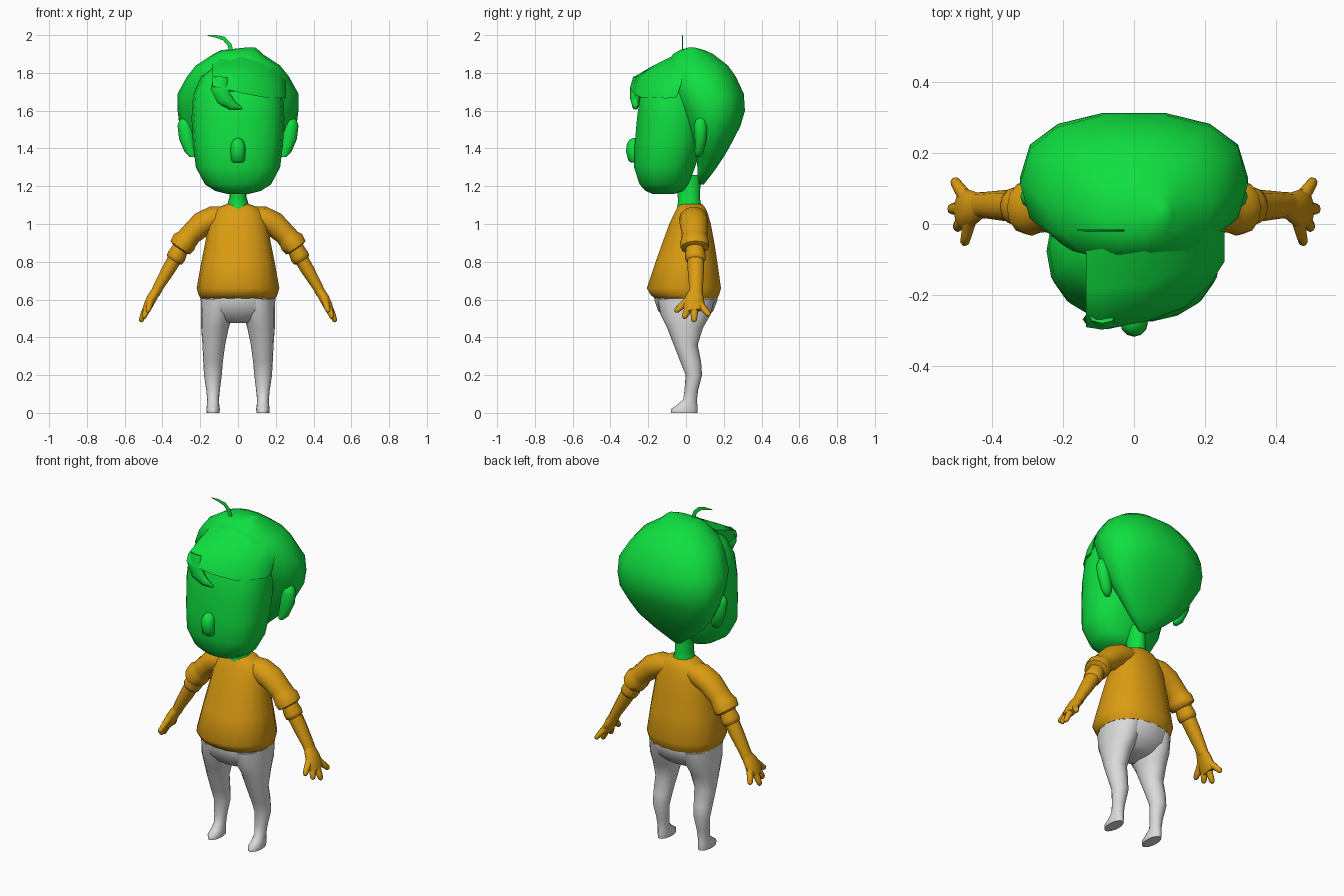
import bpy, bmesh, math
from mathutils import Vector


def material(name, rgb):
    m = bpy.data.materials.new(name)
    m.diffuse_color = (*rgb, 1)
    return m


GREEN = material("green", (0.005, 0.74, 0.052))
ORANGE = material("orange", (0.70, 0.33, 0.006))
GREY = material("light_grey", (0.70, 0.70, 0.70))


def skin(name, rings, mat, mirror=False, angle=60):
    """Join equal closed loops of points into a capped, smooth shaded solid."""
    bm = bmesh.new()
    loops = [[bm.verts.new(p) for p in ring] for ring in rings]
    n = len(loops[0])
    for a, b in zip(loops, loops[1:]):
        for i in range(n):
            j = (i + 1) % n
            bm.faces.new((a[i], a[j], b[j], b[i]))
    bm.faces.new(loops[0])
    bm.faces.new(loops[-1])
    bmesh.ops.recalc_face_normals(bm, faces=bm.faces)
    me = bpy.data.meshes.new(name)
    bm.to_mesh(me)
    bm.free()
    me.materials.append(mat)
    ob = bpy.data.objects.new(name, me)
    bpy.context.collection.objects.link(ob)
    bpy.ops.object.select_all(action='DESELECT')
    ob.select_set(True)
    bpy.context.view_layer.objects.active = ob
    bpy.ops.object.shade_smooth_by_angle(angle=math.radians(angle))
    if mirror:
        mod = ob.modifiers.new("mirror", 'MIRROR')
        mod.use_mirror_merge = False
    return ob


def spow(v, e):
    return math.copysign(abs(v) ** e, v)


def loft(name, rows, mat, n=16, power=2.0, **kw):
    """Horizontal rounded rings: (z, centre x, half width, front y, back y)."""
    rings = []
    for z, cx, w, yf, yb in rows:
        ring = []
        for i in range(n):
            t = 2 * math.pi * i / n
            ring.append((cx + w * spow(math.cos(t), 2 / power),
                         (yf + yb) / 2 + (yb - yf) / 2 * spow(math.sin(t), 2 / power), z))
        rings.append(ring)
    return skin(name, rings, mat, **kw)


def tube(name, path, mat, n=10, **kw):
    """Rings across a path: (x, y, z, radius along y, radius across)."""
    pts = [Vector(p[:3]) for p in path]
    rings = []
    for k, p in enumerate(path):
        d = (pts[min(k + 1, len(pts) - 1)] - pts[max(k - 1, 0)]).normalized()
        side = Vector((0, 1, 0))
        side = (side - d * side.dot(d)).normalized()
        up = d.cross(side)
        rings.append([pts[k] + side * p[3] * math.cos(2 * math.pi * i / n)
                      + up * p[4] * math.sin(2 * math.pi * i / n) for i in range(n)])
    return skin(name, rings, mat, **kw)


# Legs with feet
loft("leg", [
    (0.0, 0.132, 0.034, -0.08, 0.06), (0.02, 0.132, 0.036, -0.08, 0.062),
    (0.04, 0.132, 0.033, -0.05, 0.06), (0.07, 0.132, 0.031, -0.015, 0.058),
    (0.12, 0.132, 0.036, -0.008, 0.064), (0.20, 0.133, 0.047, -0.002, 0.085),
    (0.27, 0.132, 0.052, -0.03, 0.08), (0.36, 0.128, 0.06, -0.065, 0.062),
    (0.45, 0.122, 0.073, -0.1, 0.09), (0.52, 0.112, 0.085, -0.135, 0.13),
    (0.60, 0.10, 0.095, -0.15, 0.15)], GREY, mirror=True)

# Hips
loft("hips", [
    (0.475, 0, 0.07, -0.07, 0.05), (0.49, 0, 0.13, -0.1, 0.09),
    (0.54, 0, 0.192, -0.148, 0.145), (0.60, 0, 0.198, -0.168, 0.168),
    (0.64, 0, 0.19, -0.165, 0.165)], GREY, power=2.2)

# Shirt body
loft("shirt", [
    (0.605, 0, 0.198, -0.165, 0.168), (0.625, 0, 0.208, -0.19, 0.178),
    (0.66, 0, 0.219, -0.21, 0.188), (0.80, 0, 0.194, -0.163, 0.168),
    (0.90, 0, 0.174, -0.127, 0.152), (1.00, 0, 0.155, -0.09, 0.133),
    (1.06, 0, 0.135, -0.062, 0.115), (1.09, 0, 0.10, -0.045, 0.10),
    (1.107, 0, 0.055, -0.035, 0.085)], ORANGE, n=18, power=2.2)

# Sleeve with a flared cuff, inner cuff and forearm
tube("sleeve", [
    (0.06, 0.04, 1.045, 0.06, 0.05), (0.13, 0.04, 1.03, 0.075, 0.065),
    (0.19, 0.042, 1.0, 0.075, 0.066), (0.25, 0.045, 0.945, 0.068, 0.058),
    (0.27, 0.045, 0.92, 0.07, 0.06), (0.285, 0.045, 0.905, 0.078, 0.068),
    (0.305, 0.047, 0.875, 0.075, 0.063), (0.31, 0.047, 0.868, 0.05, 0.042)],
    ORANGE, n=12, mirror=True)
tube("inner_cuff", [
    (0.29, 0.047, 0.895, 0.05, 0.045), (0.31, 0.048, 0.86, 0.05, 0.045),
    (0.325, 0.05, 0.83, 0.056, 0.05), (0.337, 0.05, 0.81, 0.053, 0.047),
    (0.342, 0.05, 0.802, 0.035, 0.03)], ORANGE, n=12, mirror=True)
tube("forearm", [
    (0.32, 0.05, 0.84, 0.045, 0.04), (0.37, 0.052, 0.755, 0.043, 0.037),
    (0.42, 0.053, 0.67, 0.037, 0.029), (0.44, 0.052, 0.63, 0.037, 0.027)],
    ORANGE, mirror=True)

# Hand: flat palm and four spread fingers
tube("palm", [
    (0.43, 0.052, 0.65, 0.034, 0.026), (0.455, 0.045, 0.61, 0.05, 0.028),
    (0.475, 0.04, 0.57, 0.06, 0.026), (0.488, 0.045, 0.54, 0.05, 0.02)],
    ORANGE, mirror=True)
for label, base, tip in (
        ("thumb", (0.46, 0.015, 0.60), (0.478, -0.058, 0.535)),
        ("first_finger", (0.475, 0.02, 0.57), (0.50, -0.012, 0.50)),
        ("middle_finger", (0.48, 0.045, 0.565), (0.517, 0.042, 0.482)),
        ("last_finger", (0.47, 0.07, 0.58), (0.508, 0.125, 0.515))):
    a, b = Vector(base), Vector(tip)
    tube(label, [(*a, 0.022, 0.02), (*a.lerp(b, 0.6), 0.018, 0.016),
                 (*a.lerp(b, 0.9), 0.015, 0.013), (*b, 0.006, 0.006)],
         ORANGE, n=8, mirror=True)

# Neck
loft("neck", [
    (1.08, 0, 0.062, -0.05, 0.085), (1.11, 0, 0.055, -0.045, 0.08),
    (1.14, 0, 0.046, -0.045, 0.075), (1.26, 0, 0.046, -0.06, 0.08)], GREEN, n=14)

# Face
loft("head", [
    (1.16, 0, 0.06, -0.18, -0.06), (1.175, 0, 0.12, -0.215, -0.01),
    (1.21, 0, 0.175, -0.248, 0.015), (1.30, 0, 0.223, -0.277, 0.05),
    (1.42, 0, 0.238, -0.274, 0.09), (1.56, 0, 0.246, -0.262, 0.11),
    (1.68, 0, 0.238, -0.245, 0.11), (1.78, 0, 0.195, -0.20, 0.09),
    (1.86, 0, 0.10, -0.11, 0.05)], GREEN, n=18, power=2.3)

# Nose
loft("nose", [
    (1.325, 0, 0.028, -0.29, -0.24), (1.335, 0, 0.036, -0.305, -0.24),
    (1.38, 0, 0.039, -0.317, -0.24), (1.42, 0, 0.038, -0.315, -0.24),
    (1.445, 0, 0.025, -0.30, -0.24), (1.455, 0, 0.008, -0.28, -0.24)], GREEN, n=12)

# Ears
loft("ear", [
    (1.355, 0.24, 0.015, 0.05, 0.075), (1.38, 0.25, 0.032, 0.045, 0.095),
    (1.45, 0.27, 0.042, 0.045, 0.11), (1.52, 0.28, 0.04, 0.04, 0.115),
    (1.55, 0.28, 0.03, 0.05, 0.105), (1.565, 0.28, 0.01, 0.07, 0.09)],
    GREEN, n=10, mirror=True)

# Back hair, tapering to a point at the nape
loft("hair", [
    (1.21, 0, 0.025, 0.065, 0.095), (1.28, 0, 0.12, 0.06, 0.15),
    (1.36, 0, 0.21, 0.055, 0.205), (1.43, 0, 0.262, 0.02, 0.245),
    (1.52, 0, 0.31, -0.01, 0.292), (1.60, 0, 0.32, -0.05, 0.316),
    (1.69, 0, 0.32, -0.085, 0.31), (1.78, 0, 0.27, -0.11, 0.268),
    (1.84, 0, 0.222, -0.11, 0.225), (1.90, 0, 0.13, -0.07, 0.145),
    (1.92, 0.01, 0.10, -0.035, 0.10), (1.935, 0.07, 0.02, 0.015, 0.045)],
    GREEN, n=14, power=2.35, angle=70)

# Swept fringe: a side profile of five points at each station across
fringe = [
    (-0.135, [(-0.07, 1.85), (-0.18, 1.81), (-0.275, 1.77), (-0.29, 1.73), (-0.20, 1.72)]),
    (-0.09, [(-0.03, 1.89), (-0.18, 1.835), (-0.265, 1.785), (-0.297, 1.72), (-0.20, 1.69)]),
    (0.03, [(-0.02, 1.915), (-0.17, 1.84), (-0.25, 1.78), (-0.275, 1.69), (-0.20, 1.69)]),
    (0.14, [(-0.02, 1.875), (-0.13, 1.82), (-0.20, 1.76), (-0.235, 1.67), (-0.17, 1.68)]),
    (0.21, [(-0.02, 1.83), (-0.09, 1.78), (-0.14, 1.74), (-0.175, 1.67), (-0.12, 1.68)]),
    (0.255, [(-0.02, 1.76), (-0.06, 1.73), (-0.09, 1.70), (-0.105, 1.665), (-0.05, 1.67)])]
skin("fringe", [[(x, y, z) for y, z in prof] for x, prof in fringe], GREEN, angle=50)

# Curled lock hanging from the fringe
tube("fringe_lock", [
    (-0.09, -0.255, 1.775, 0.025, 0.04), (-0.095, -0.268, 1.72, 0.028, 0.05),
    (-0.075, -0.27, 1.665, 0.026, 0.042), (-0.03, -0.268, 1.628, 0.018, 0.026),
    (0.022, -0.262, 1.61, 0.004, 0.004)], GREEN, n=8)

# Thin sprout of hair on the crown
tube("sprout", [
    (-0.03, -0.018, 1.895, 0.003, 0.012), (-0.045, -0.018, 1.95, 0.003, 0.013),
    (-0.075, -0.018, 1.982, 0.003, 0.012), (-0.115, -0.018, 1.993, 0.003, 0.008),
    (-0.16, -0.018, 1.998, 0.002, 0.002)], GREEN, n=6)
